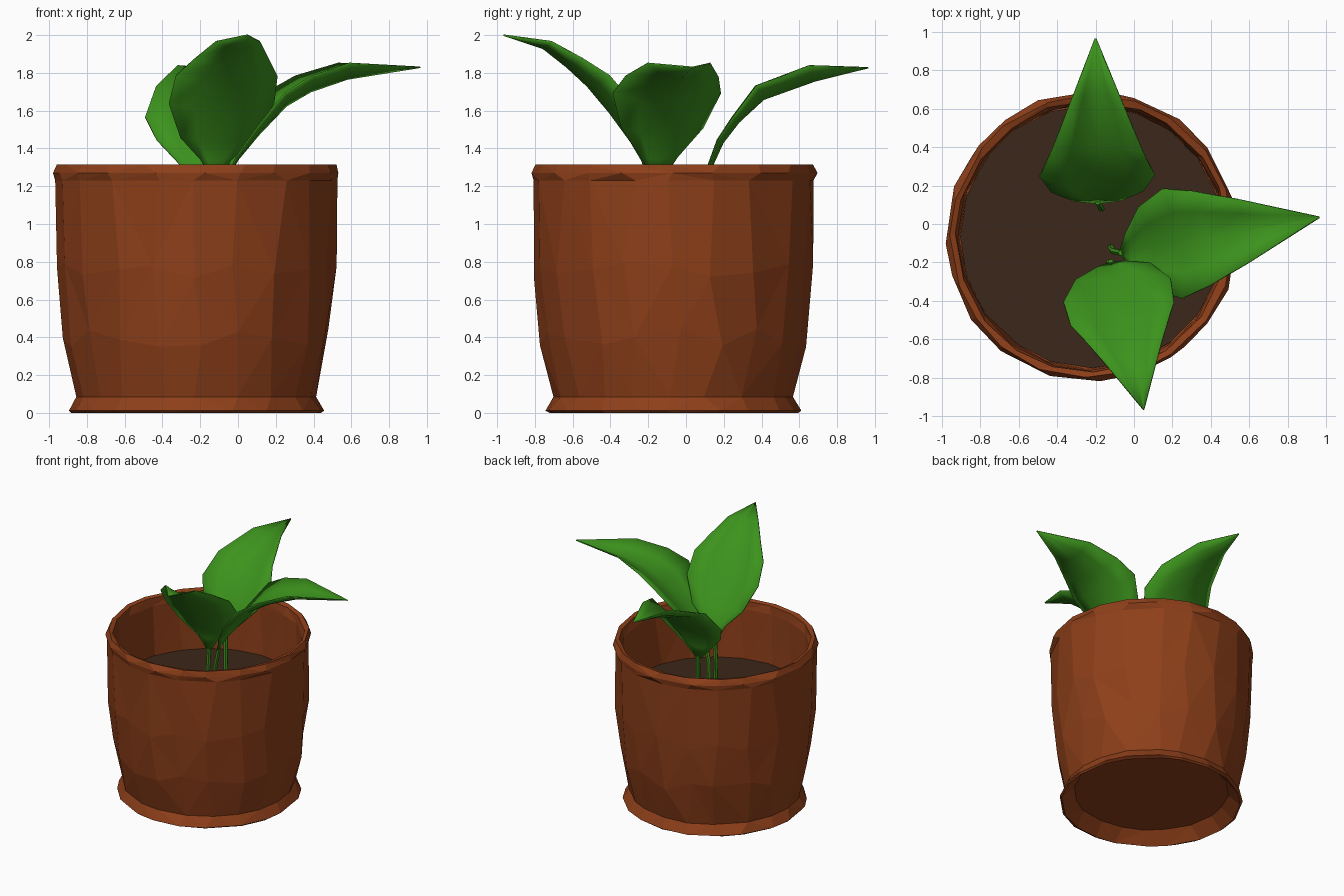
import bpy, bmesh, math, random
from mathutils import Vector

if "Cube" in bpy.data.objects:
    bpy.data.objects.remove(bpy.data.objects["Cube"])

random.seed(4)
CX, CY = -0.22, -0.065      # pot axis
SIDES = 20


def material(name, rgb):
    m = bpy.data.materials.new(name)
    m.diffuse_color = (*rgb, 1)
    m.use_nodes = True
    m.node_tree.nodes["Principled BSDF"].inputs["Base Color"].default_value = m.diffuse_color
    return m


CLAY = material("terracotta", (0.27, 0.05, 0.01))
SOIL = material("soil", (0.045, 0.02, 0.01))
GREEN = material("leaf_green", (0.045, 0.29, 0.012))


def make_object(name, bm, mat):
    bmesh.ops.recalc_face_normals(bm, faces=bm.faces)
    mesh = bpy.data.meshes.new(name)
    bm.to_mesh(mesh)
    bm.free()
    mesh.materials.append(mat)
    ob = bpy.data.objects.new(name, mesh)
    bpy.context.collection.objects.link(ob)
    return ob


def loft(bm, rings, closed):
    for a, b in zip(rings, rings[1:]):
        n = len(a)
        for i in range(n if closed else n - 1):
            j = (i + 1) % n
            bm.faces.new((a[i], a[j], b[j], b[i]))


def lathe(name, profile, mat, jitter):
    """Faceted turned shape, closed with a disc at both profile ends."""
    bm = bmesh.new()
    rings = []
    for k, (r, z) in enumerate(profile):
        ring = []
        for i in range(SIDES):
            a = 2 * math.pi * (i + random.uniform(-0.2, 0.2) * jitter) / SIDES
            rr = r + random.uniform(-0.006, 0.006) * jitter
            zz = z + (random.uniform(-0.05, 0.05) * jitter if 0.3 < z < 0.8 else 0)
            ring.append(bm.verts.new((CX + rr * math.cos(a), CY + rr * math.sin(a), zz)))
        rings.append(ring)
    loft(bm, rings, True)
    bm.faces.new(rings[0])
    bm.faces.new(rings[-1])
    bmesh.ops.triangulate(bm, faces=[f for f in bm.faces if len(f.verts) == 4])
    return make_object(name, bm, mat)


# Pot: recessed underside, flared foot, wall, rim, inside down to below the soil
lathe("pot", [(0.57, 0.09), (0.66, 0.0), (0.68, 0.012), (0.635, 0.085), (0.705, 0.4),
              (0.738, 0.75), (0.745, 1.23), (0.757, 1.27), (0.737, 1.315),
              (0.705, 1.305), (0.695, 1.24), (0.685, 0.8)], CLAY, 1)

# Soil
lathe("soil", [(0.685, 0.79), (0.685, 0.84)], SOIL, 0)


def leaf(name, base, tip, stations):
    """Cupped blade; stations are (distance, height, half width, edge lift)."""
    base, tip = Vector(base), Vector(tip)
    d = (tip - base).normalized()
    side = Vector((-d.y, d.x, 0))
    bm = bmesh.new()
    rows = []
    for k, (u, z, w, lift) in enumerate(stations):
        p, q = stations[max(k - 1, 0)], stations[min(k + 1, len(stations) - 1)]
        t = Vector((q[0] - p[0], q[1] - p[1])).normalized()
        row = []
        for s in (-1, -0.55, 0, 0.55, 1):
            h = lift * abs(s) ** 1.5
            flat = base + d * (u - t.y * h)
            row.append(bm.verts.new(Vector((flat.x, flat.y, z + t.x * h)) + side * w * s))
        rows.append(row)
    loft(bm, rows, False)
    ob = make_object(name, bm, GREEN)
    mod = ob.modifiers.new("thickness", "SOLIDIFY")
    mod.thickness = 0.008
    mod.offset = 0
    bpy.context.view_layer.objects.active = ob
    ob.select_set(True)
    bpy.ops.object.shade_smooth_by_angle(angle=math.radians(50))
    ob.select_set(False)


def stem(name, points):
    bm = bmesh.new()
    rings = [[bm.verts.new((x + 0.017 * math.cos(a), y + 0.017 * math.sin(a), z))
              for a in (i * math.pi / 3 for i in range(6))] for x, y, z in points]
    loft(bm, rings, True)
    bm.faces.new(rings[0])
    bm.faces.new(rings[-1])
    make_object(name, bm, GREEN)


# Leaves and their stems
leaf("back_leaf", (-0.19, 0.11), (-0.2, 0.965),
     [(0, 1.2, 0.015, 0), (0.03, 1.31, 0.12, 0.02), (0.085, 1.43, 0.24, 0.03),
      (0.17, 1.54, 0.3, 0.04), (0.30, 1.66, 0.24, 0.08), (0.57, 1.757, 0.125, 0.085),
      (0.855, 1.828, 0.002, 0)])
stem("back_stem", [(-0.17, 0.08, 0.82), (-0.18, 0.10, 1.05), (-0.19, 0.115, 1.23)])

leaf("right_leaf", (-0.07, -0.15), (0.965, 0.035),
     [(0, 1.22, 0.015, 0), (0.07, 1.34, 0.1, 0.03), (0.18, 1.47, 0.22, 0.06),
      (0.33, 1.625, 0.29, 0.09), (0.46, 1.70, 0.25, 0.09), (0.66, 1.768, 0.17, 0.085),
      (1.051, 1.83, 0.002, 0)])
stem("right_stem", [(-0.12, -0.12, 0.82), (-0.11, -0.14, 1.05), (-0.065, -0.15, 1.24)])

leaf("front_leaf", (-0.12, -0.2), (0.05, -0.965),
     [(0, 1.22, 0.015, 0), (0.03, 1.33, 0.08, 0.02), (0.09, 1.43, 0.2, 0.05),
      (0.21, 1.59, 0.285, 0.08), (0.33, 1.73, 0.275, 0.08), (0.44, 1.83, 0.2, 0.06),
      (0.57, 1.93, 0.12, 0.04), (0.784, 2.0, 0.002, 0)])
stem("front_stem", [(-0.12, -0.21, 0.82), (-0.13, -0.2, 1.05), (-0.12, -0.2, 1.24)])
